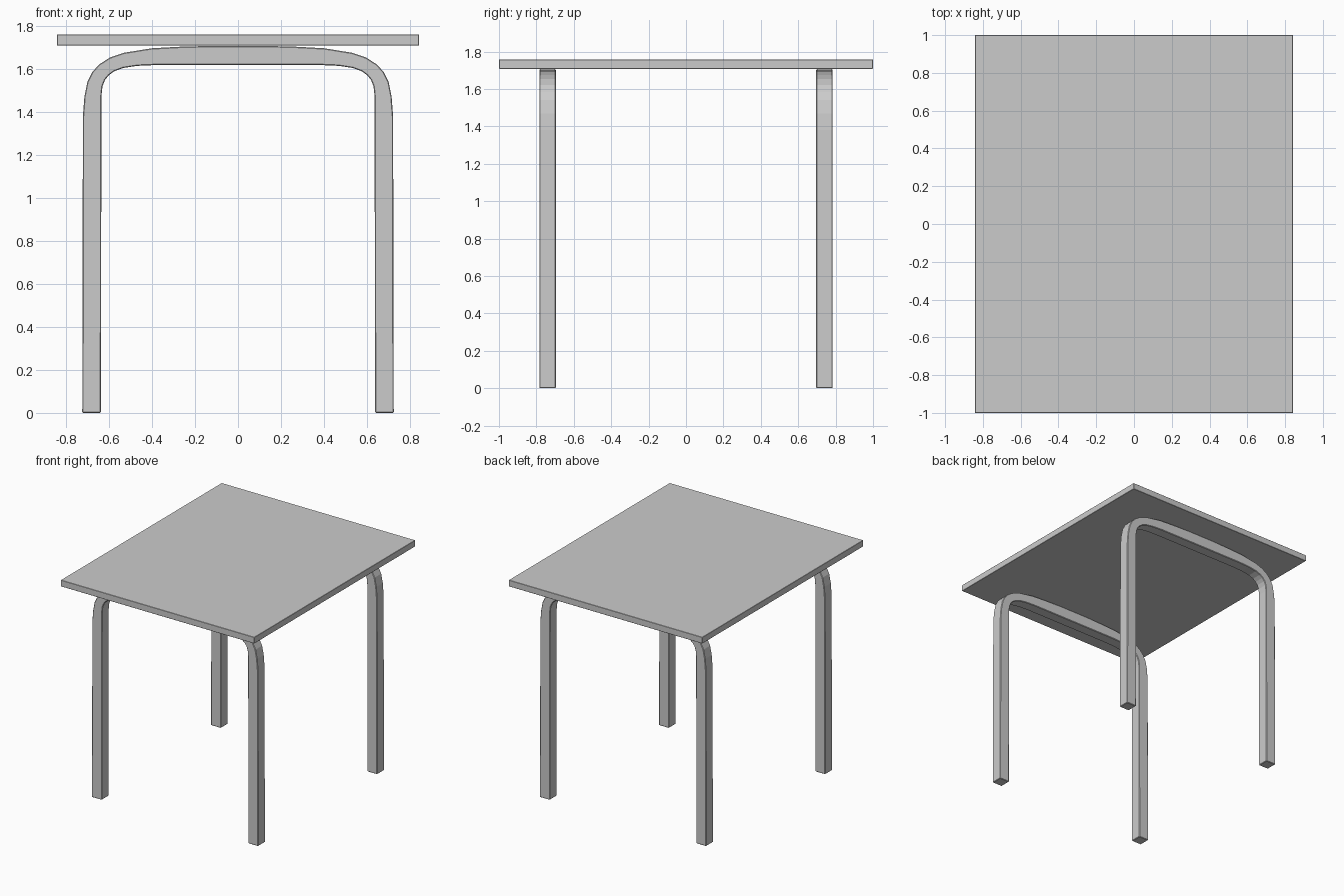
import bpy, bmesh

if "Cube" in bpy.data.objects:
    bpy.data.objects.remove(bpy.data.objects["Cube"])


def finish(name, bm, bevel):
    bmesh.ops.recalc_face_normals(bm, faces=bm.faces[:])
    mesh = bpy.data.meshes.new(name)
    bm.to_mesh(mesh)
    bm.free()
    obj = bpy.data.objects.new(name, mesh)
    bpy.context.collection.objects.link(obj)
    mod = obj.modifiers.new("Edge bevel", 'BEVEL')
    mod.width = bevel
    mod.segments = 1
    mod.limit_method = 'ANGLE'
    mod.angle_limit = 1.0
    return obj


# Tabletop: thin rectangular slab
bm = bmesh.new()
bmesh.ops.create_cube(bm, size=1)
for v in bm.verts:
    v.co = (v.co.x * 1.684, v.co.y * 2, v.co.z * 0.05 + 1.733)
finish("tabletop", bm, 0.002)

# Bent leg frame: paired outer and inner profile points, right half, foot to middle
outer = [(0.724, 0), (0.721, 1.38), (0.714, 1.47), (0.70, 1.54), (0.677, 1.585),
         (0.645, 1.62), (0.595, 1.652), (0.53, 1.674), (0.40, 1.695), (0.27, 1.702), (0.12, 1.706)]
inner = [(0.637, 0), (0.635, 1.38), (0.635, 1.47), (0.63, 1.518), (0.618, 1.548),
         (0.60, 1.57), (0.575, 1.588), (0.535, 1.603), (0.47, 1.613), (0.38, 1.617), (0.12, 1.617)]
outer += [(-x, z) for x, z in reversed(outer)]
inner += [(-x, z) for x, z in reversed(inner)]

bm = bmesh.new()
a = [bm.verts.new((x, -0.784, z)) for x, z in outer]
b = [bm.verts.new((x, -0.784, z)) for x, z in inner]
for i in range(len(a) - 1):
    bm.faces.new((a[i], a[i + 1], b[i + 1], b[i]))
side = bmesh.ops.extrude_face_region(bm, geom=bm.faces[:], use_keep_orig=True)
moved = [g for g in side["geom"] if isinstance(g, bmesh.types.BMVert)]
bmesh.ops.translate(bm, verts=moved, vec=(0, 0.088, 0))
frame = finish("leg_frames", bm, 0.004)

# Matching frame at the back
mirror = frame.modifiers.new("Back frame", 'MIRROR')
mirror.use_axis = (False, True, False)
